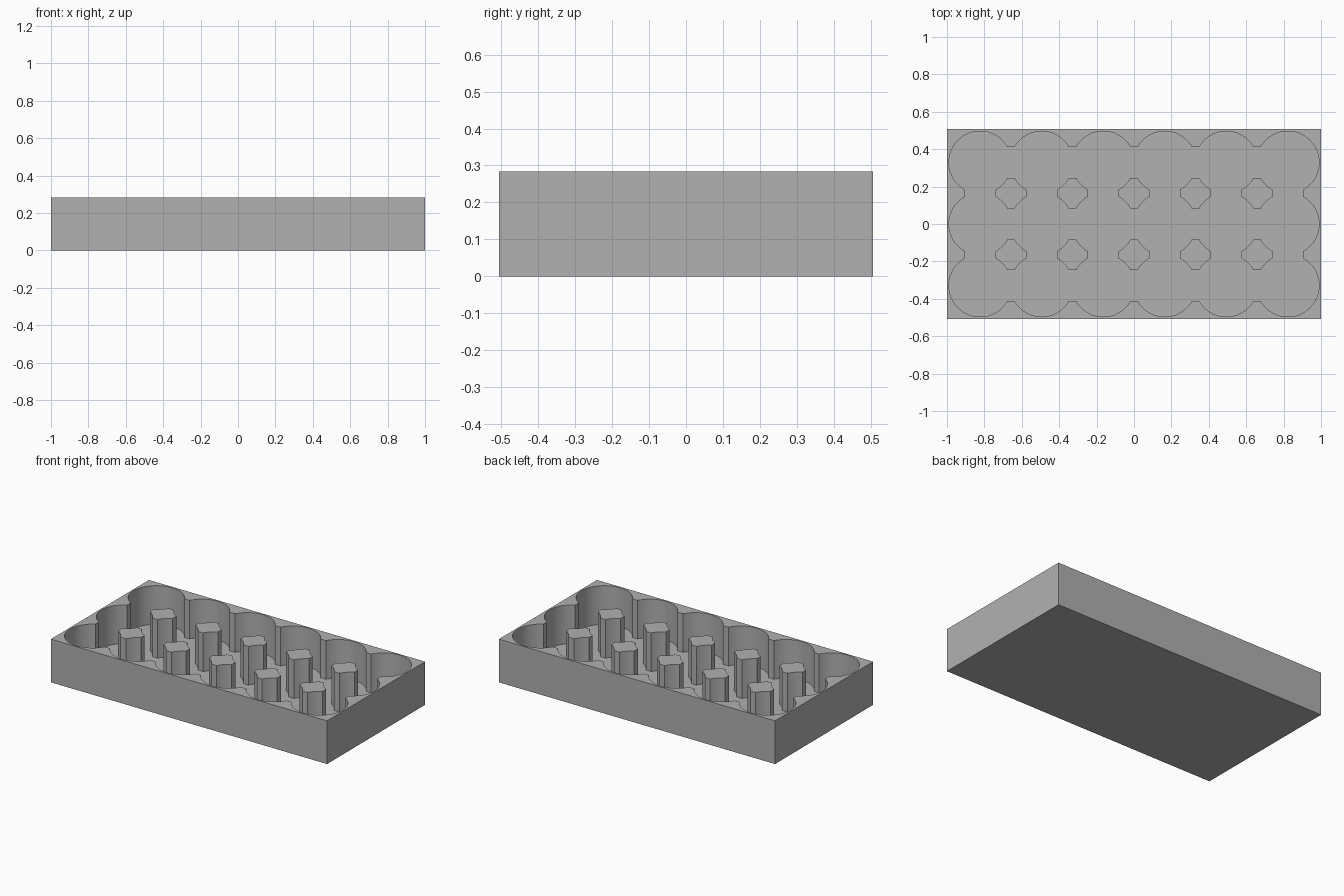
import bpy
import bmesh
import math
from mathutils import Vector

if "Cube" in bpy.data.objects:
    bpy.data.objects.remove(bpy.data.objects["Cube"])

HALF_X, HALF_Y, HEIGHT = 1.0, 0.507, 0.283
FLOOR = 0.03
COLS, ROWS = 6, 3
PITCH, RADIUS = 0.329, 0.167
CHANNEL = 0.082          # half width of the passage between pockets
STEPS = 12               # arc segments per quarter turn

grey = bpy.data.materials.new("grey plastic")
grey.use_nodes = True
colour = (0.44, 0.44, 0.44, 1)
grey.diffuse_color = colour
grey.node_tree.nodes["Principled BSDF"].inputs["Base Color"].default_value = colour


def centre(cell):
    return Vector(((cell[0] - (COLS - 1) / 2) * PITCH,
                   (cell[1] - (ROWS - 1) / 2) * PITCH))


def scalloped_loop(cells):
    """Pocket arcs along a closed chain of neighbouring cells, joined by flats."""
    opening = math.asin(CHANNEL / RADIUS)
    points = []
    for k, cell in enumerate(cells):
        c = centre(cell)
        to_prev = centre(cells[k - 1]) - c
        to_next = centre(cells[(k + 1) % len(cells)]) - c
        a = math.atan2(to_prev.y, to_prev.x)
        sweep = (math.atan2(to_next.y, to_next.x) - a) % math.tau
        count = round(STEPS * sweep / (math.pi / 2))
        start, span = a + opening, sweep - 2 * opening
        for s in range(count + 1):
            t = start + span * s / count
            points.append(c + RADIUS * Vector((math.cos(t), math.sin(t))))
    return points


def ring(bm, points, z):
    return [bm.verts.new((p[0], p[1], z)) for p in points]


def bridge(bm, low, high):
    for k in range(len(low)):
        bm.faces.new((low[k - 1], low[k], high[k], high[k - 1]))


def finish(bm, name):
    bmesh.ops.recalc_face_normals(bm, faces=bm.faces)
    mesh = bpy.data.meshes.new(name)
    bm.to_mesh(mesh)
    bm.free()
    mesh.materials.append(grey)
    obj = bpy.data.objects.new(name, mesh)
    bpy.context.collection.objects.link(obj)
    bpy.ops.object.select_all(action="DESELECT")
    obj.select_set(True)
    bpy.context.view_layer.objects.active = obj
    bpy.ops.object.shade_smooth_by_angle(angle=math.radians(30))
    return obj


# Tray: box shell with a scalloped cavity
border = [(i, 0) for i in range(COLS)]
border += [(COLS - 1, j) for j in range(1, ROWS)]
border += [(i, ROWS - 1) for i in reversed(range(COLS - 1))]
border += [(0, j) for j in reversed(range(1, ROWS - 1))]
cavity = scalloped_loop(border)
box = [(-HALF_X, -HALF_Y), (HALF_X, -HALF_Y), (HALF_X, HALF_Y), (-HALF_X, HALF_Y)]

bm = bmesh.new()
base, top = ring(bm, box, 0), ring(bm, box, HEIGHT)
floor, rim = ring(bm, cavity, FLOOR), ring(bm, cavity, HEIGHT)
bm.faces.new(base)
bridge(bm, base, top)
bm.faces.new(floor)
bridge(bm, floor, rim)
rim_edges = [bm.edges.get((loop[k - 1], loop[k]))
             for loop in (top, rim) for k in range(len(loop))]
bmesh.ops.triangle_fill(bm, edges=rim_edges, use_beauty=True)
finish(bm, "tray")

# Pillars left standing between each group of four pockets
for i in range(COLS - 1):
    for j in range(ROWS - 1):
        outline = scalloped_loop([(i + 1, j), (i, j), (i, j + 1), (i + 1, j + 1)])
        bm = bmesh.new()
        low, high = ring(bm, outline, FLOOR), ring(bm, outline, HEIGHT)
        bridge(bm, low, high)
        bm.faces.new(low)
        bm.faces.new(high)
        finish(bm, f"pillar_{i + 1}_{j + 1}")
